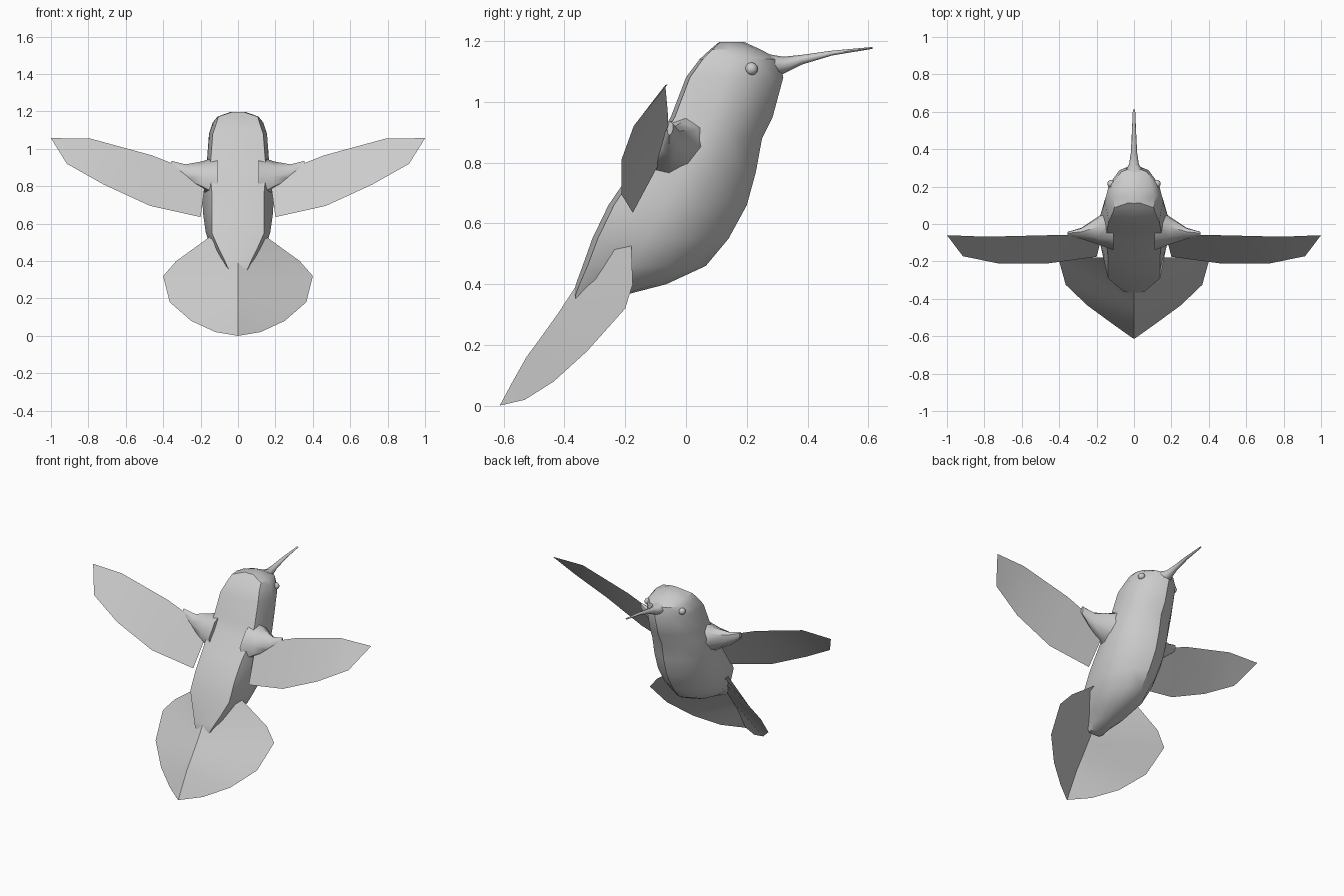
import bpy, bmesh, math

if "Cube" in bpy.data.objects:
    bpy.data.objects.remove(bpy.data.objects["Cube"])


def make(name, verts, faces, smooth=35):
    me = bpy.data.meshes.new(name)
    me.from_pydata(verts, [], faces)
    ob = bpy.data.objects.new(name, me)
    bpy.context.collection.objects.link(ob)
    bm = bmesh.new()
    bm.from_mesh(me)
    bmesh.ops.recalc_face_normals(bm, faces=bm.faces)
    bm.to_mesh(me)
    bm.free()
    bpy.ops.object.select_all(action='DESELECT')
    ob.select_set(True)
    bpy.context.view_layer.objects.active = ob
    bpy.ops.object.shade_smooth_by_angle(angle=math.radians(smooth))
    return ob


def loft(name, rings, smooth=35):
    """Skin a list of closed rings and cap both ends."""
    n = len(rings[0])
    verts = [p for r in rings for p in r]
    faces = [(i * n + j, i * n + (j + 1) % n, (i + 1) * n + (j + 1) % n, (i + 1) * n + j)
             for i in range(len(rings) - 1) for j in range(n)]
    faces += [tuple(range(n)), tuple(range(len(verts) - n, len(verts)))]
    return make(name, verts, faces, smooth)


def strip(name, a, b):
    """Thin sheet between two edge lines."""
    n = len(a)
    return make(name, a + b, [(i, i + 1, n + i + 1, n + i) for i in range(n - 1)])


def flip(pts, s):
    return [(s * x, y, z) for x, y, z in pts]


# body: level slices (z, back y, front y, back half width, widest half width)
slices = [
    (1.197, 0.11, 0.19, 0.03, 0.04), (1.172, 0.08, 0.245, 0.105, 0.11),
    (1.14, 0.045, 0.305, 0.115, 0.135), (1.08, 0.0, 0.32, 0.135, 0.155),
    (0.95, -0.05, 0.285, 0.145, 0.165), (0.88, -0.09, 0.25, 0.15, 0.18),
    (0.77, -0.18, 0.23, 0.14, 0.19), (0.66, -0.255, 0.20, 0.14, 0.188),
    (0.55, -0.308, 0.14, 0.14, 0.172), (0.46, -0.34, 0.065, 0.10, 0.14),
    (0.40, -0.362, -0.065, 0.07, 0.10), (0.365, -0.37, -0.20, 0.055, 0.065),
    (0.335, -0.368, -0.30, 0.04, 0.045)]
rings = []
for z, yb, yf, wb, wm in slices:
    d = yf - yb
    half = [(wb, yb + 0.04 * d), (wm, yb + 0.4 * d), (wm * 0.86, yb + 0.66 * d),
            (wm * 0.5, yb + 0.9 * d)]
    right = [(x, y, z) for x, y in half]
    rings.append([(0, yb, z)] + right + [(0, yf, z)] + flip(right[::-1], -1))
loft("body", rings)

# beak: (y, centre z, half width, half height)
rings = []
for y, z, w, h in [(0.25, 1.12, 0.07, 0.04), (0.32, 1.12, 0.026, 0.028),
                   (0.38, 1.138, 0.017, 0.016), (0.48, 1.16, 0.012, 0.008),
                   (0.613, 1.177, 0.006, 0.003)]:
    rings.append([(w * math.cos(k * math.pi / 4), y, z + h * math.sin(k * math.pi / 4))
                  for k in range(8)])
loft("beak", rings, 60)

# wing edges, tail edge
lead = [(0.17, -0.06, 0.85), (0.46, -0.06, 0.965), (0.79, -0.068, 1.055), (1.0, -0.06, 1.057)]
trail = [(0.20, -0.175, 0.635), (0.47, -0.212, 0.695), (0.72, -0.212, 0.81), (0.915, -0.172, 0.92)]
spine = [(0, -0.28, 0.6), (0, -0.345, 0.42), (0, -0.42, 0.305), (0, -0.475, 0.228),
         (0, -0.525, 0.16), (0, -0.57, 0.08), (0, -0.613, 0)]
fan = [(0.15, -0.18, 0.53), (0.33, -0.175, 0.40), (0.40, -0.20, 0.32), (0.365, -0.325, 0.18),
       (0.25, -0.435, 0.08), (0.12, -0.53, 0.02), (0.005, -0.612, 0.001)]

for s, side in ((1, "right"), (-1, "left")):
    strip("wing_" + side, flip(lead, s), flip(trail, s))
    strip("tail_" + side, flip(spine, s), flip(fan, s))

    # shoulder: (x, back y, front y, low z, high z), tapering to the wing
    rings = []
    for x, y0, y1, z0, z1 in [(0.11, -0.14, 0.10, 0.72, 0.96), (0.19, -0.11, 0.04, 0.775, 0.933),
                              (0.28, -0.08, -0.02, 0.825, 0.917),
                              (0.355, -0.062, -0.042, 0.89, 0.935)]:
        slope = 0.28 * (y1 - y0)
        ring = []
        for k in range(8):
            c, t = math.cos(k * math.pi / 4), math.sin(k * math.pi / 4)
            ring.append((x, (y0 + y1) / 2 + c * (y1 - y0) / 2 + t * slope * 0.5,
                         (z0 + z1) / 2 + t * (z1 - z0) / 2))
        rings.append(flip(ring, s))
    loft("shoulder_" + side, rings, 50)

    # eye
    bpy.ops.mesh.primitive_uv_sphere_add(segments=16, ring_count=10, radius=0.021,
                                         location=(s * 0.122, 0.215, 1.108))
    eye = bpy.context.object
    eye.name = "eye_" + side
    bpy.ops.object.shade_smooth()
